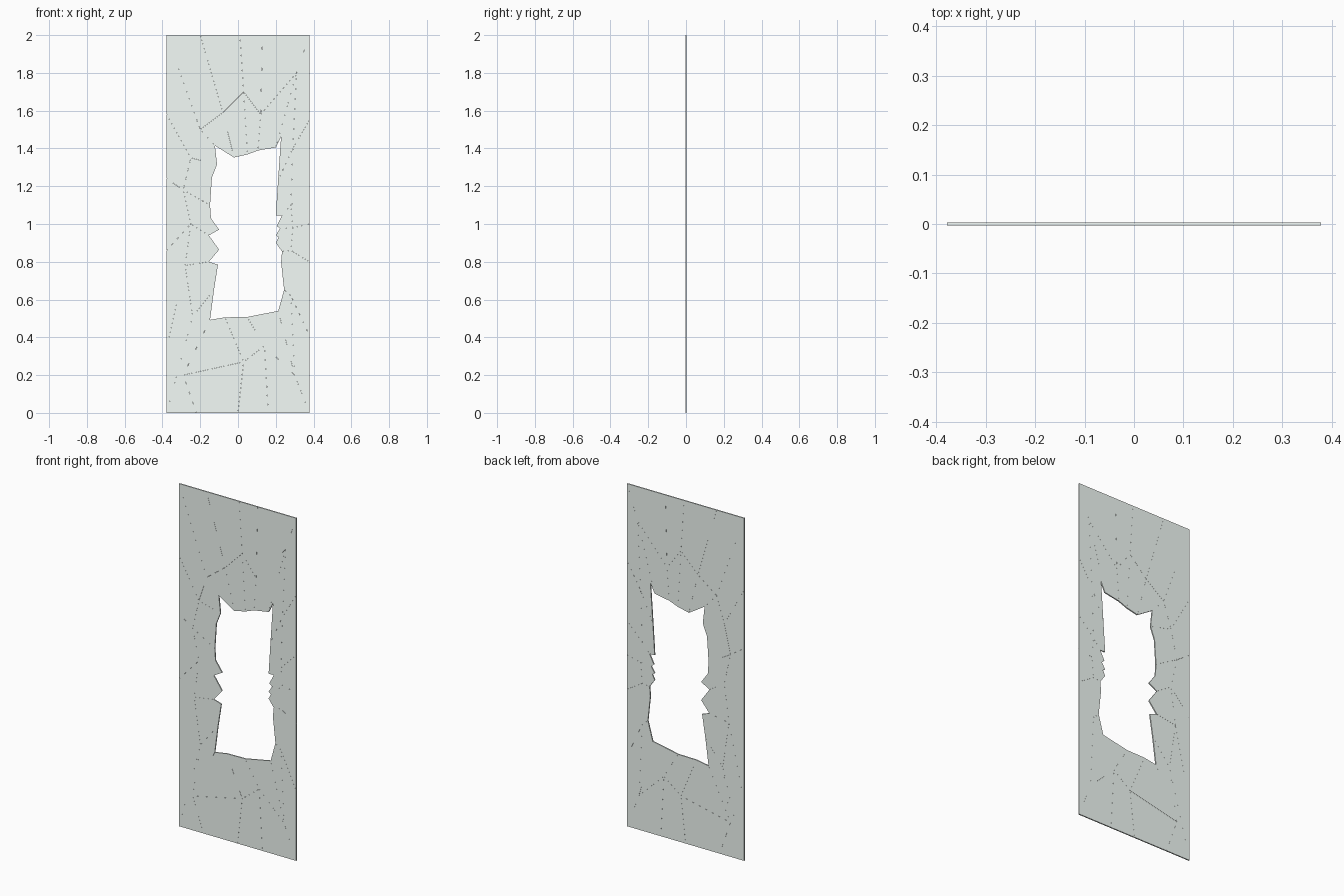
import bpy, bmesh

if "Cube" in bpy.data.objects:
    bpy.data.objects.remove(bpy.data.objects["Cube"])

W, H, T = 0.378, 2.0, 0.0035   # half width, height, half thickness
SHRINK = 0.998                 # leaves hairline cracks between shards

glass = bpy.data.materials.new("pale_glass")
glass.diffuse_color = (0.91, 0.98, 0.94, 1)
glass.use_nodes = True
glass.node_tree.nodes["Principled BSDF"].inputs["Base Color"].default_value = glass.diffuse_color

# jagged edge of the broken opening (x, z), clockwise from top left
HOLE = [(-.122, 1.415), (-.021, 1.352), (.05, 1.368), (.106, 1.389), (.20, 1.405),
        (.228, 1.463), (.212, 1.23), (.20, 1.045), (.233, 1.045), (.205, .99),
        (.222, .975), (.20, .94), (.215, .93), (.20, .90), (.233, .855),
        (.228, .80), (.244, .652), (.213, .54), (.048, .508), (-.069, .506),
        (-.148, .493), (-.127, .652), (-.106, .785), (-.154, .80), (-.10, .864),
        (-.154, .94), (-.10, .97), (-.143, 1.03), (-.148, 1.10), (-.138, 1.246),
        (-.111, 1.315)]

# cracks: index on the opening, bend point, end on the pane border
CRACKS = [(0, (-.20, 1.50), (-W, H)), (1, (-.08, 1.59), (-.20, H)),
          (2, (.03, 1.70), (.01, H)), (3, (.12, 1.58), (.13, H)),
          (4, (.31, 1.80), (W, H)), (6, (.29, 1.40), (W, 1.55)),
          (8, (.28, 1.10), (W, 1.20)), (10, (.29, .98), (W, 1.0)),
          (14, (.28, .86), (W, .80)), (16, (.28, .62), (W, .41)),
          (17, (.30, .20), (W, 0)), (18, (.14, .355), (.16, 0)),
          (19, (.03, .27), (0, 0)), (20, (-.29, .20), (-.22, 0)),
          (21, (-.24, .51), (-W, 0)), (23, (-.28, .78), (-W, .34)),
          (25, (-.25, 1.0), (-W, .86)), (28, (-.29, 1.18), (-W, 1.24)),
          (30, (-.25, 1.35), (-W, 1.58))]


def shard(name, outline):
    """Flat polygon in the xz plane, extruded to the pane thickness."""
    cx = sum(p[0] for p in outline) / len(outline)
    cz = sum(p[1] for p in outline) / len(outline)

    def pull(v, c, borders):   # shrink, but stay on the pane border
        return v if v in borders else c + (v - c) * SHRINK

    bm = bmesh.new()
    face = bm.faces.new([bm.verts.new((pull(x, cx, (-W, W)), -T, pull(z, cz, (0, H))))
                         for x, z in outline])
    ext = bmesh.ops.extrude_face_region(bm, geom=[face], use_keep_orig=True)
    verts = [g for g in ext["geom"] if isinstance(g, bmesh.types.BMVert)]
    bmesh.ops.translate(bm, verts=verts, vec=(0, 2 * T, 0))
    bmesh.ops.recalc_face_normals(bm, faces=bm.faces)
    mesh = bpy.data.meshes.new(name)
    bm.to_mesh(mesh)
    bm.free()
    mesh.materials.append(glass)
    bpy.context.collection.objects.link(bpy.data.objects.new(name, mesh))


# an inner and an outer shard between every two neighbouring cracks
for n, (i, mid_a, end_a) in enumerate(CRACKS):
    j, mid_b, end_b = CRACKS[(n + 1) % len(CRACKS)]
    if j <= i:
        j += len(HOLE)
    rim = [HOLE[k % len(HOLE)] for k in range(i, j + 1)]
    shard(f"inner_glass_shard_{n + 1:02d}", rim + [mid_b, mid_a])
    shard(f"outer_glass_shard_{n + 1:02d}", [mid_a, mid_b, end_b, end_a])
